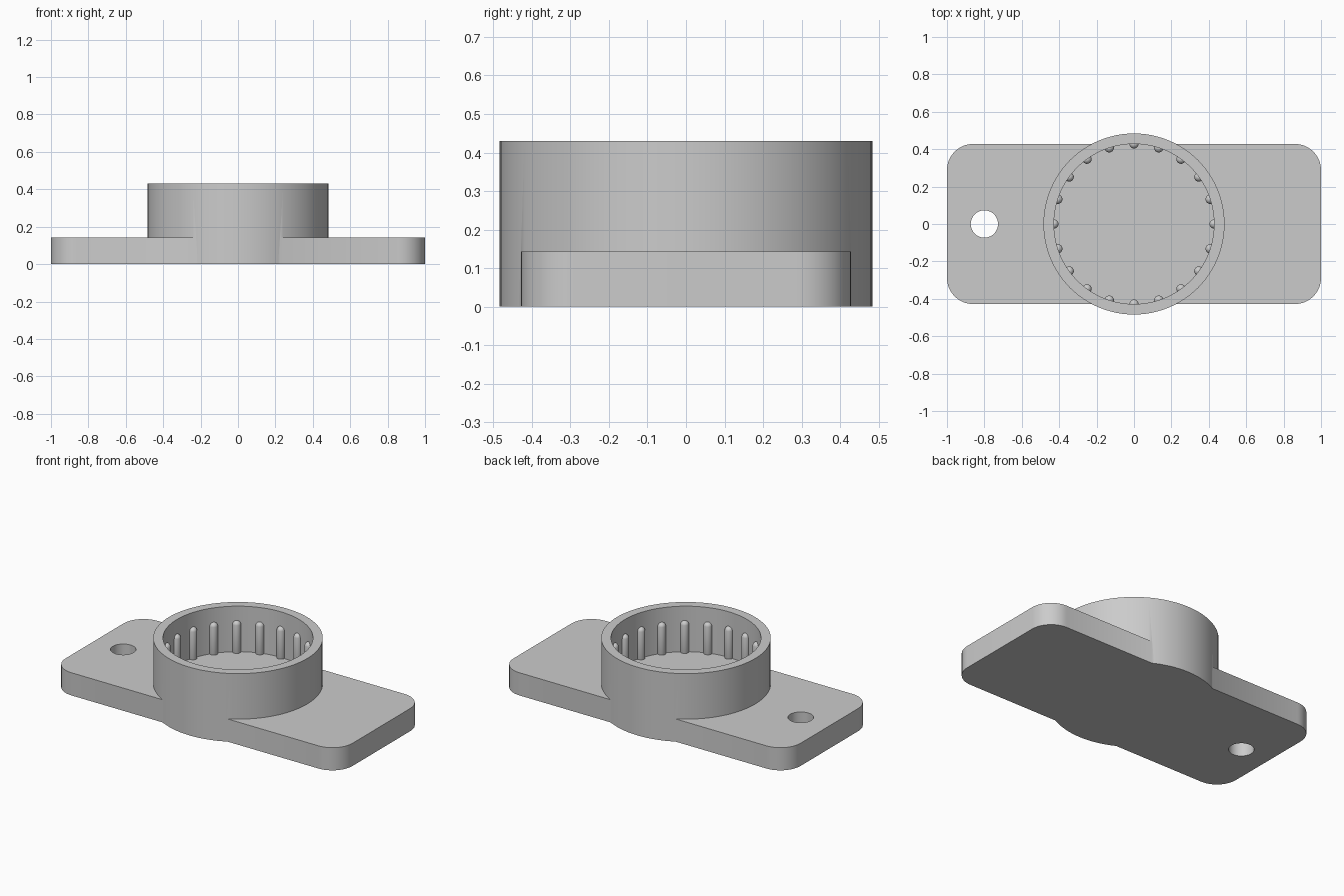
import bpy, bmesh
from math import pi, radians
from mathutils import Matrix

# Main dimensions
PLATE_HALF_X, PLATE_HALF_Y, PLATE_H, CORNER_R = 1.0, 0.428, 0.143, 0.14
CUP_R, BORE_R, CUP_H = 0.484, 0.428, 0.43
HOLE_X, HOLE_R = -0.80, 0.073
RIB_COUNT, RIB_R, RIB_TOP = 20, 0.025, 0.34

cube = bpy.data.objects.get("Cube")
if cube:
    bpy.data.objects.remove(cube, do_unlink=True)

grey = bpy.data.materials.new("plain grey")
grey.use_nodes = True
colour = (0.6, 0.6, 0.6, 1)
grey.diffuse_color = colour
grey.node_tree.nodes["Principled BSDF"].inputs["Base Color"].default_value = colour


def make_object(name, bm):
    mesh = bpy.data.meshes.new(name)
    bm.to_mesh(mesh)
    bm.free()
    mesh.materials.append(grey)
    obj = bpy.data.objects.new(name, mesh)
    bpy.context.collection.objects.link(obj)
    return obj


def cylinder(name, radius, bottom, top, x=0, sides=96):
    bm = bmesh.new()
    bmesh.ops.create_cone(bm, cap_ends=True, segments=sides, radius1=radius,
                          radius2=radius, depth=top - bottom,
                          matrix=Matrix.Translation((x, 0, (bottom + top) / 2)))
    return make_object(name, bm)


def activate(obj):
    bpy.ops.object.select_all(action="DESELECT")
    obj.select_set(True)
    bpy.context.view_layer.objects.active = obj


def combine(obj, tool, operation):
    activate(obj)
    mod = obj.modifiers.new(operation.lower(), "BOOLEAN")
    mod.operation, mod.object, mod.solver = operation, tool, "EXACT"
    bpy.ops.object.modifier_apply(modifier=mod.name)
    bpy.data.objects.remove(tool, do_unlink=True)


def smooth(obj):
    activate(obj)
    bpy.ops.object.shade_smooth_by_angle(angle=radians(30))


# Flange plate with rounded upright corners
bm = bmesh.new()
bmesh.ops.create_cube(bm, size=1, matrix=Matrix.Translation((0, 0, PLATE_H / 2))
                      @ Matrix.Diagonal((2 * PLATE_HALF_X, 2 * PLATE_HALF_Y, PLATE_H, 1)))
upright = [e for e in bm.edges if abs(e.verts[0].co.z - e.verts[1].co.z) > PLATE_H / 2]
bmesh.ops.bevel(bm, geom=upright, offset=CORNER_R, segments=12, profile=0.5,
                affect="EDGES")
body = make_object("flanged_cup", bm)

# Round cup joined to the plate, then the bore and the mounting hole
combine(body, cylinder("cup_wall", CUP_R, 0, CUP_H), "UNION")
combine(body, cylinder("bore_cutter", BORE_R, PLATE_H, CUP_H + 0.1), "DIFFERENCE")
combine(body, cylinder("hole_cutter", HOLE_R, -0.1, PLATE_H + 0.1, HOLE_X, 48), "DIFFERENCE")
smooth(body)

# Round-topped grip ribs around the bore: spheres stretched into capsules
ribs = bmesh.new()
for i in range(RIB_COUNT):
    turn = Matrix.Rotation(2 * pi * i / RIB_COUNT, 4, "Z")
    new = bmesh.ops.create_uvsphere(ribs, u_segments=20, v_segments=11, radius=RIB_R)
    for v in new["verts"]:
        v.co.z += RIB_TOP - RIB_R if v.co.z > 0 else PLATE_H
        v.co = turn @ (v.co + Matrix.Translation((BORE_R, 0, 0)).translation)
smooth(make_object("grip_ribs", ribs))
